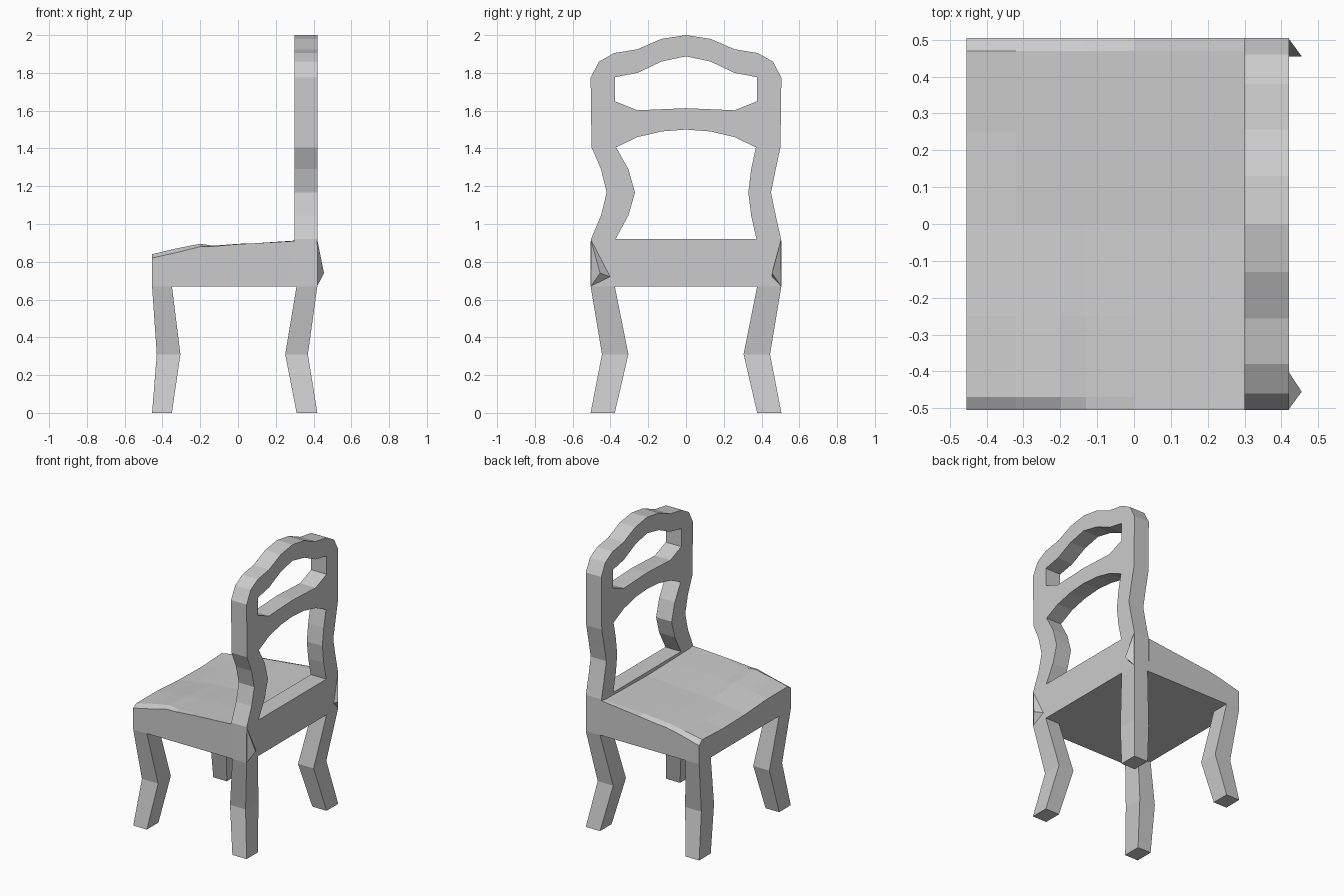
import bpy
import bmesh

if "Cube" in bpy.data.objects:
    bpy.data.objects.remove(bpy.data.objects["Cube"])


def finish(bm, name):
    bmesh.ops.recalc_face_normals(bm, faces=bm.faces[:])
    mesh = bpy.data.meshes.new(name)
    bm.to_mesh(mesh)
    bm.free()
    obj = bpy.data.objects.new(name, mesh)
    bpy.context.collection.objects.link(obj)
    return obj


def mirrored(half):
    """Half of a (y, z) path ending on y = 0, returned as the full path."""
    return half + [(-y, z) for y, z in reversed(half) if y > 0]


def plate(name, loops, x0, x1):
    """Flat (y, z) shape, first loop outside and the others holes, thickened along x."""
    bm = bmesh.new()
    edges = []
    for loop in loops:
        vs = [bm.verts.new((x0, y, z)) for y, z in loop]
        edges += [bm.edges.new((a, b)) for a, b in zip(vs, vs[1:] + vs[:1])]
    bmesh.ops.triangle_fill(bm, edges=edges, use_beauty=True, normal=(1, 0, 0))
    bmesh.ops.dissolve_limit(bm, angle_limit=0.01, verts=[], edges=bm.edges[:])
    res = bmesh.ops.extrude_face_region(bm, geom=bm.faces[:], use_keep_orig=True)
    for v in res["geom"]:
        if isinstance(v, bmesh.types.BMVert):
            v.co.x = x1
    return finish(bm, name)


# Back frame: waisted posts, crested top, curved cross rail, rear seat rail
waist_z = [1.045, 1.167, 1.29]
right_out, left_out = [.475, .45, .475], [-.45, -.42, -.45]
right_in, left_in = [.345, .33, .345], [-.305, -.27, -.305]
crest = mirrored([(.50, 1.406), (.505, 1.775), (.46, 1.86), (.38, 1.905),
                  (.257, 1.925), (.13, 1.98), (0, 2.0)])
outline = ([(.505, .67), (.503, .92)] + list(zip(right_out, waist_z)) + crest
           + list(zip(left_out, waist_z))[::-1] + [(-.503, .92), (-.505, .67)])
arch = mirrored([(.37, 1.406), (.257, 1.46), (.13, 1.49), (0, 1.50)])
gap = ([(.373, .92)] + list(zip(right_in, waist_z)) + arch
       + list(zip(left_in, waist_z))[::-1] + [(-.373, .92)])
window = (mirrored([(.377, 1.65), (.377, 1.777), (.257, 1.80), (.13, 1.86), (0, 1.888)])
          + [(-.257, 1.602), (0, 1.613), (.257, 1.602)])
plate("back_frame", [outline, gap, window], .30, .42)

# Seat: worn, slightly hollowed top over a flat-bottomed block
xs = [-.455, -.32, -.2, -.13, 0, .30]
rows = {
    -.505: [.820, .850, .880, .882, .893, .910],
    -.47: [.840, .872, .895, .885, .895, .905],
    -.25: [.840, .865, .880, .880, .890, .900],
    0: [.825, .845, .865, .870, .875, .895],
    .25: [.820, .850, .870, .875, .885, .900],
    .47: [.830, .855, .875, .880, .892, .905],
    .505: [.800, .835, .860, .865, .880, .912],
}
bm = bmesh.new()
grid = [[bm.verts.new((x, y, z)) for x, z in zip(xs, zs)] for y, zs in rows.items()]
for lo, hi in zip(grid, grid[1:]):
    for i in range(len(xs) - 1):
        bm.faces.new((lo[i], lo[i + 1], hi[i + 1], hi[i]))
rim = [e for e in bm.edges if e.is_boundary]
res = bmesh.ops.extrude_edge_only(bm, edges=rim)["geom"]
for v in res:
    if isinstance(v, bmesh.types.BMVert):
        v.co.z = .67
bottom = [e for e in res if isinstance(e, bmesh.types.BMEdge)
          and all(abs(v.co.z - .67) < 1e-5 for v in e.verts)]
bmesh.ops.edgeloop_fill(bm, edges=bottom)
finish(bm, "seat")


# Legs: square, bent inward at the knee
def leg(name, x_end, x_mid, side):
    bm = bmesh.new()
    rings = []
    for z, (xa, xb), (ya, yb) in ((0, x_end, (.377, .505)),
                                  (.31, x_mid, (.305, .445)),
                                  (.67, x_end, (.377, .505))):
        rings.append([bm.verts.new((x, side * y, z))
                      for x, y in ((xa, ya), (xb, ya), (xb, yb), (xa, yb))])
    for a, b in zip(rings, rings[1:]):
        for i in range(4):
            j = (i + 1) % 4
            bm.faces.new((a[i], a[j], b[j], b[i]))
    bm.faces.new(rings[0])
    finish(bm, name)


# Small pointed swelling where each back post meets its leg
def corner_point(name, side, inner):
    bm = bmesh.new()
    tip = bm.verts.new((.455, side * .455, .74))
    base = [bm.verts.new((.419, side * y, z))
            for y, z in ((.504, .92), (.504, .67), (inner, .72))]
    for i in range(3):
        bm.faces.new((tip, base[i], base[(i + 1) % 3]))
    bm.faces.new(base)
    finish(bm, name)


for label, side, inner in (("near", -1, .40), ("far", 1, .455)):
    leg(f"seat_front_leg_{label}", (-.455, -.35), (-.43, -.305), side)
    leg(f"seat_back_leg_{label}", (.31, .42), (.25, .37), side)
    corner_point(f"post_corner_{label}", side, inner)
